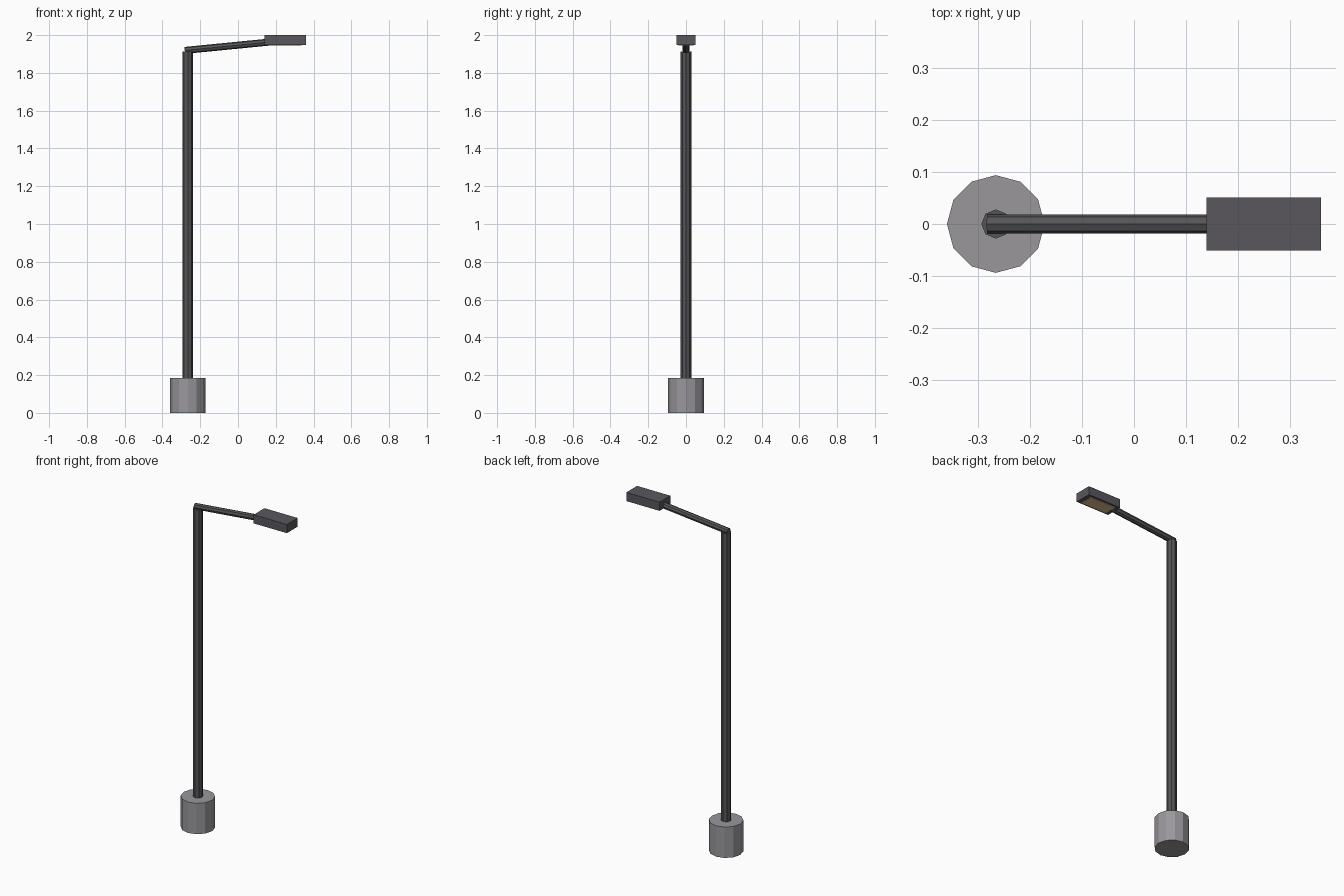
import bpy
from mathutils import Vector

if "Cube" in bpy.data.objects:
    bpy.data.objects.remove(bpy.data.objects["Cube"])


def material(name, rgb):
    m = bpy.data.materials.new(name)
    m.diffuse_color = (*rgb, 1)
    m.use_nodes = True
    m.node_tree.nodes["Principled BSDF"].inputs["Base Color"].default_value = m.diffuse_color
    return m


def rod(name, start, end, radius, sides, mat):
    """Flat-shaded prism between two points, one corner facing along +y."""
    a, b = Vector(start), Vector(end)
    d = b - a
    bpy.ops.mesh.primitive_cylinder_add(vertices=sides, radius=radius, depth=d.length,
                                        location=(a + b) / 2)
    o = bpy.context.object
    o.name = name
    o.rotation_mode = 'QUATERNION'
    o.rotation_quaternion = Vector((0, 0, 1)).rotation_difference(d)
    o.data.materials.append(mat)
    return o


def box(name, lo, hi, mat):
    lo, hi = Vector(lo), Vector(hi)
    bpy.ops.mesh.primitive_cube_add(size=1, location=(lo + hi) / 2)
    o = bpy.context.object
    o.name = name
    o.scale = hi - lo
    o.data.materials.append(mat)
    return o


concrete = material("concrete", (0.32, 0.31, 0.33))
metal = material("dark_metal", (0.09, 0.09, 0.095))
housing = material("housing", (0.10, 0.095, 0.11))
glow = material("warm_lens", (0.75, 0.52, 0.27))

POLE_X = -0.266

# Footing and upright
rod("base", (POLE_X, 0, 0), (POLE_X, 0, 0.185), 0.094, 12, concrete)
rod("pole", (POLE_X, 0, 0.18), (POLE_X, 0, 1.912), 0.028, 8, metal)

# Slightly rising arm, its far end buried in the lamp head
rod("arm", (-0.282, 0, 1.919), (0.165, 0, 1.963), 0.0185, 8, metal)

# Lamp head with the light panel underneath
box("lamp_head", (0.14, -0.051, 1.948), (0.36, 0.051, 2.0), housing)
box("light_panel", (0.165, -0.039, 1.945), (0.335, 0.039, 1.955), glow)
